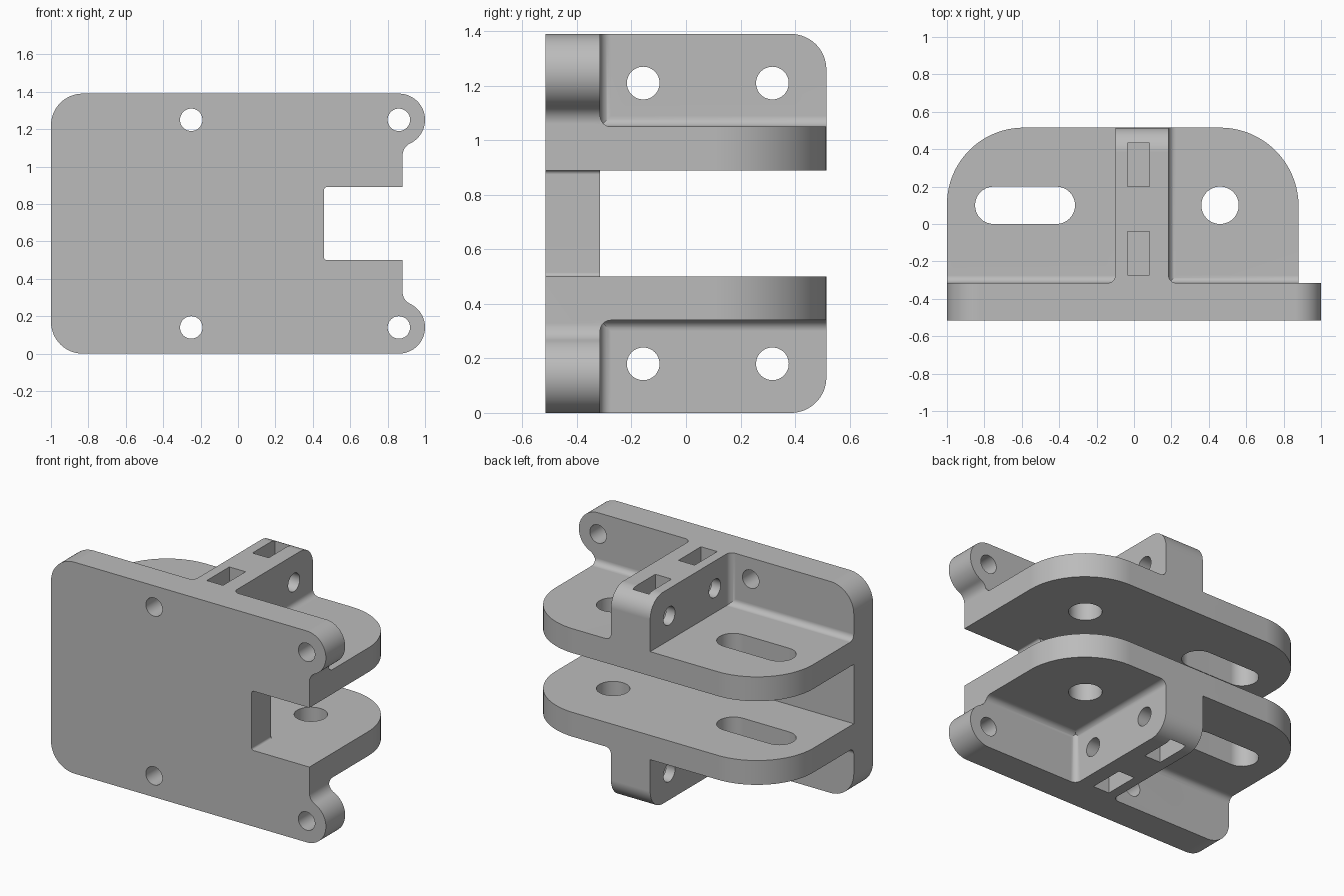
import bpy, bmesh
from math import sin, cos, acos, degrees, radians

if "Cube" in bpy.data.objects:
    bpy.data.objects.remove(bpy.data.objects["Cube"])

HEIGHT = 1.39
BACK = 0.515          # half depth
INNER = -0.315        # rear face of the plate
SHELF = 1.05          # outer face of the upper flange
RIB = (-0.10, 0.185)  # rib sides
FILLET = 0.04

grey = bpy.data.materials.new("grey metal")
grey.use_nodes = True
grey.diffuse_color = (0.5, 0.5, 0.5, 1)
grey.node_tree.nodes["Principled BSDF"].inputs["Base Color"].default_value = (0.5, 0.5, 0.5, 1)


def arc(u, v, r, start, end, steps=16):
    angles = [radians(start + (end - start) * i / steps) for i in range(steps + 1)]
    return [(u + r * cos(a), v + r * sin(a)) for a in angles]


def flip(points):
    return [(u, HEIGHT - v) for u, v in points]


def rect(u0, u1, v0, v1):
    return [(u0, v0), (u1, v0), (u1, v1), (u0, v1)]


def circle(u, v, r):
    return arc(u, v, r, 0, 360, 48)[:-1]


def cove(u, v, su, sv, r=FILLET, e=0.03):
    """Concave fillet section in the corner at (u, v)."""
    curve = [(u + su * (r + a), v + sv * (r + b)) for a, b in arc(0, 0, r, 270, 180, 10)]
    return [(u - su * e, v - sv * e), (u + su * r, v - sv * e)] + curve + [(u - su * e, v + sv * r)]


def prism(name, points, axis, lo, hi, lower=False):
    """Extrude a section along an axis; lower mirrors it to the bottom half."""
    place = {"x": lambda u, v, w: (w, u, v),
             "y": lambda u, v, w: (u, w, v),
             "z": lambda u, v, w: (u, v, w)}[axis]
    bm = bmesh.new()
    rings = []
    for w in (lo, hi):
        ring = []
        for u, v in points:
            x, y, z = place(u, v, w)
            ring.append(bm.verts.new((x, y, HEIGHT - z if lower else z)))
        bm.faces.new(ring)
        rings.append(ring)
    a, b = rings
    for i in range(len(a)):
        j = (i + 1) % len(a)
        bm.faces.new((a[i], a[j], b[j], b[i]))
    bmesh.ops.recalc_face_normals(bm, faces=bm.faces)
    mesh = bpy.data.meshes.new(name)
    bm.to_mesh(mesh)
    bm.free()
    mesh.materials.append(grey)
    obj = bpy.data.objects.new(name, mesh)
    bpy.context.collection.objects.link(obj)
    return obj


# Mounting plate with two round ears and a side notch
blend = 0.07
ear_x, ear_z, ear_r, side = 0.86, 1.25, 0.14, 0.88
turn = acos((side + blend - ear_x) / (ear_r + blend))
half = (arc(-0.83, 1.22, 0.17, 180, 90)
        + arc(ear_x, ear_z, ear_r, 90, -degrees(turn), 32)
        + arc(side + blend, ear_z - (ear_r + blend) * sin(turn), blend,
              180 - degrees(turn), 180, 10)
        + [(side, 0.89)]
        + arc(0.475, 0.875, 0.015, 90, 180, 6))
bracket = prism("bracket", half + flip(half)[::-1], "y", -BACK, INNER)

solids, cutters = [], []
for lower in (False, True):
    def add(name, *args):
        solids.append(prism(name, *args, lower))

    def cut(name, *args):
        cutters.append(prism(name, *args, lower))

    # Flange with large rounded rear corners
    outline = ([(-1, -0.4)] + arc(-0.59, 0.105, 0.41, 180, 90, 32)
               + arc(0.46, 0.095, 0.42, 90, 0, 32) + [(side, -0.4)])
    add("flange", outline, "z", 0.89, SHELF)

    # Rib standing on the flange
    rib = [(-0.4, 1.0), (-0.4, HEIGHT)] + arc(0.385, 1.26, 0.13, 90, 0) + [(BACK, 1.0)]
    add("rib", rib, "x", *RIB)

    # Inner corner fillets
    add("flange_fillet", cove(INNER, SHELF, 1, 1), "x", -1, side)
    add("rib_fillet", cove(RIB[1], SHELF, 1, 1), "y", -0.4, BACK)
    add("left_rib_fillet", cove(RIB[1], INNER, 1, 1), "z", 1.0, HEIGHT)
    add("right_rib_fillet", cove(RIB[0], INNER, -1, 1), "z", 1.0, HEIGHT)

    # Screw holes in the plate
    for x in (-0.25, ear_x):
        cut("plate_hole", circle(x, ear_z, 0.06), "y", -0.6, -0.2)

    # Pivot hole and adjustment slot in the flange
    cut("flange_hole", circle(0.46, 0.1, 0.1), "z", 0.8, 1.2)
    slot = arc(-0.75, 0.1, 0.1, 90, 270) + arc(-0.415, 0.1, 0.1, -90, 90)
    cut("flange_slot", slot, "z", 0.8, 1.2)

    # Cross holes and nut pockets in the rib
    for y in (-0.157, 0.317):
        cut("rib_hole", circle(y, 1.21, 0.06), "x", -0.3, 0.4)
        cut("nut_pocket", rect(-0.035, 0.083, y - 0.117, y + 0.117), "z", 1.09, 1.5)

# Join the solids, then cut the openings
bpy.context.view_layer.objects.active = bracket
bracket.select_set(True)
for group, operation in ((solids, "UNION"), (cutters, "DIFFERENCE")):
    for tool in group:
        mod = bracket.modifiers.new(tool.name, "BOOLEAN")
        mod.operation = operation
        mod.solver = "EXACT"
        mod.object = tool
        bpy.ops.object.modifier_apply(modifier=mod.name)
        bpy.data.objects.remove(tool)

bpy.ops.object.shade_smooth_by_angle(angle=radians(30))
weighted = bracket.modifiers.new("flat face normals", "WEIGHTED_NORMAL")
weighted.keep_sharp = True
